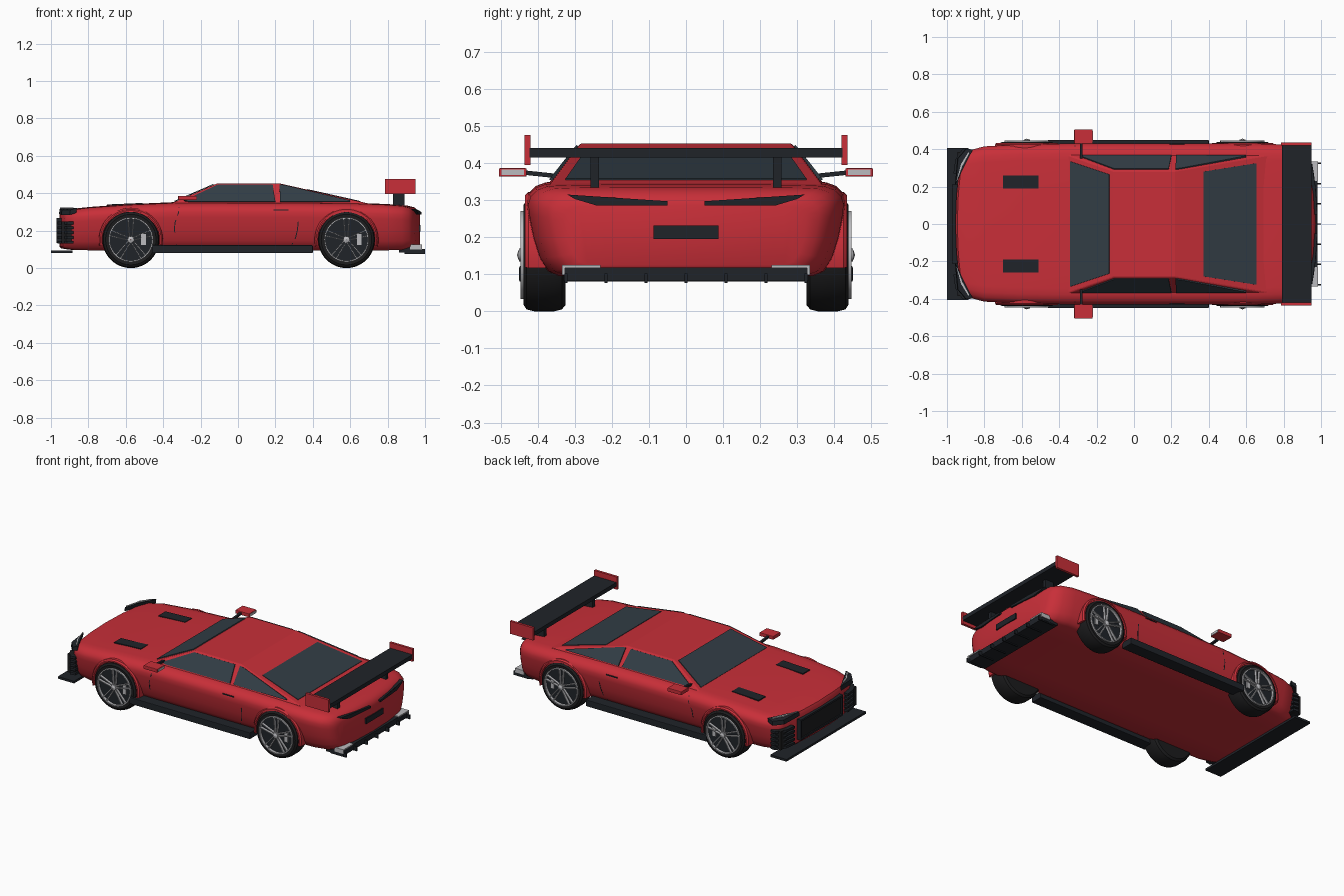
import bpy, bmesh
from math import sin, cos, pi, radians
from mathutils import Vector

if "Cube" in bpy.data.objects:
    bpy.data.objects.remove(bpy.data.objects["Cube"])


def material(name, r, g, b):
    m = bpy.data.materials.new(name)
    m.diffuse_color = (r, g, b, 1)
    m.use_nodes = True
    m.node_tree.nodes["Principled BSDF"].inputs["Base Color"].default_value = m.diffuse_color
    return m


RED = material("red_paint", 0.58, 0.028, 0.04)
BLACK = material("black_trim", 0.014, 0.017, 0.022)
TYRE = material("rubber", 0.012, 0.012, 0.013)
GLASS = material("tinted_glass", 0.032, 0.047, 0.06)
SILVER = material("silver", 0.5, 0.5, 0.52)


def make(name, verts, faces, mat, mirror=False, smooth=None, bevel=0):
    me = bpy.data.meshes.new(name)
    me.from_pydata([tuple(v) for v in verts], [], faces)
    bm = bmesh.new()
    bm.from_mesh(me)
    bmesh.ops.recalc_face_normals(bm, faces=bm.faces)
    bm.to_mesh(me)
    bm.free()
    me.materials.append(mat)
    if smooth:
        me.shade_smooth()
        me.set_sharp_from_angle(angle=radians(smooth))
    ob = bpy.data.objects.new(name, me)
    bpy.context.collection.objects.link(ob)
    if bevel:
        b = ob.modifiers.new("bevel", 'BEVEL')
        b.width, b.segments = bevel, 2
    if mirror:
        m = ob.modifiers.new("mirror", 'MIRROR')
        m.use_axis = (False, True, False)
    return ob


def prism(name, pts, vec, mat, mirror=False, bevel=0):
    n = len(pts)
    a = [Vector(p) for p in pts]
    faces = [tuple(range(n)), tuple(range(n, 2 * n))]
    faces += [(i, (i + 1) % n, n + (i + 1) % n, n + i) for i in range(n)]
    return make(name, a + [p + Vector(vec) for p in a], faces, mat, mirror, None, bevel)


def box(name, x, y, z, mat, mirror=False, bevel=0):
    pts = [(x[0], y[0], z[0]), (x[1], y[0], z[0]), (x[1], y[1], z[0]), (x[0], y[1], z[0])]
    return prism(name, pts, (0, 0, z[1] - z[0]), mat, mirror, bevel)


def lathe(name, prof, cx, cz, mat, a0=0, a1=2 * pi, steps=48):
    # profile of (radius, y) turned about a sideways axle
    full = a1 - a0 > 6.2
    rings = steps if full else steps + 1
    k = len(prof)
    verts = []
    for s in range(rings):
        a = a0 + (a1 - a0) * s / steps
        verts += [(cx + r * cos(a), y, cz + r * sin(a)) for r, y in prof]
    faces = [(s * k + j, s * k + (j + 1) % k, (s + 1) % rings * k + (j + 1) % k, (s + 1) % rings * k + j)
             for s in range(steps) for j in range(k)]
    if not full:
        faces += [tuple(range(k)), tuple(range((rings - 1) * k, rings * k))]
    return make(name, verts, faces, mat, True, 35)


# Body shell: half cross-sections (x, half width, top, bottom) lofted and mirrored
stations = [(-.955, .335, .285, .115), (-.945, .365, .301, .105), (-.90, .395, .315, .098),
            (-.80, .415, .326, .095), (-.6, .425, .341, .095), (-.35, .43, .352, .095),
            (0, .43, .353, .095), (.35, .43, .352, .095), (.65, .43, .348, .095),
            (.8, .425, .342, .095), (.9, .408, .335, .097), (.945, .385, .324, .103),
            (.965, .36, .305, .112), (.972, .33, .285, .125)]
section = [(0, 0), (.45, 0), (.8, 0), (.87, .05), (.925, .2), (.965, .42),
           (.995, .68), (1, .79), (.985, .87), (.945, .94), (.88, .98), (.8, .99), (.45, 1), (0, 1)]
verts, faces, n = [], [], len(section)
for x, w, zt, zb in stations:
    for fy, fz in section:
        y = fy * w
        k = max(0, (abs(x) - .8) / .16) * .04 * (y / .4) ** 2
        verts.append((x - k * (1 if x > 0 else -1), y, zb + fz * (zt - zb)))
for s in range(len(stations) - 1):
    faces += [(s * n + j, s * n + j + 1, (s + 1) * n + j + 1, (s + 1) * n + j) for j in range(n - 1)]
for o in (0, (len(stations) - 1) * n):
    faces += [(o + i, o + i + 1, o + n - 2 - i, o + n - 1 - i) for i in range(n // 2 - 1)]
make("body_shell", verts, faces, RED, True, 40)

# Cabin
B, T = .34, .453
low = [(-.37, -.375, B), (.72, -.37, B), (.72, .37, B), (-.37, .375, B)]
top = [(-.11, -.285, T), (.22, -.285, T), (.22, .285, T), (-.11, .285, T)]
make("cabin", low + top, [(0, 1, 2, 3), (4, 5, 6, 7)] + [(i, (i + 1) % 4, 4 + (i + 1) % 4, 4 + i) for i in range(4)],
     RED, bevel=.006)


def pane(name, pts):
    # side glass laid on the sloping cabin wall
    prism(name, [(x, .375 - (z - B) / (T - B) * .09 - .004, z) for x, z in pts], (0, .008, .004), GLASS, True)


pane("door_window", [(-.29, .357), (-.105, .444), (.185, .444), (.2, .352), (-.26, .352)])
pane("quarter_window", [(.225, .352), (.222, .444), (.25, .44), (.6, .358), (.6, .352)])
prism("windscreen", [(-.34, -.335, .354), (-.34, .335, .354), (-.13, .265, .445), (-.13, -.265, .445)],
      (-.003, 0, .004), GLASS)
prism("rear_window", [(.37, -.28, .418), (.37, .28, .418), (.655, .325, .354), (.655, -.325, .354)],
      (.001, 0, .004), GLASS)

# Wheels and arches
for end, cx in (("front", -.573), ("rear", .58)):
    cz = .152
    lathe(end + "_tyre", [(.05, .325), (.135, .325), (.147, .335), (.152, .355), (.152, .41), (.147, .43),
                          (.135, .438), (.117, .436), (.11, .42), (.05, .42)], cx, cz, TYRE)
    lathe(end + "_rim", [(.112, .425), (.119, .425), (.119, .447), (.112, .447)], cx, cz, SILVER)
    lathe(end + "_wheel_disc", [(.001, .40), (.112, .40), (.112, .43), (.001, .43)], cx, cz, BLACK)
    lathe(end + "_hub", [(.001, .42), (.017, .42), (.017, .45), (.001, .456)], cx, cz, SILVER, steps=20)
    box(end + "_brake_caliper", (cx + .055, cx + .08), (.42, .437), (cz - .03, cz + .03), SILVER, True)
    for i in range(5):
        a = pi / 2 + i * 2 * pi / 5
        for side in (-1, 1):
            r, t = Vector((cos(a), 0, sin(a))), Vector((-sin(a), 0, cos(a)))
            c = Vector((cx, .43, cz))
            pts = [c + r * .012 + t * side * .004, c + r * .114 + t * side * .012,
                   c + r * .114 + t * side * .018, c + r * .012 + t * side * .009]
            prism(end + "_spoke", pts, (0, .015, 0), SILVER, True)
    lathe(end + "_arch", [(.154, .37), (.172, .37), (.170, .425), (.162, .434), (.154, .434)],
          cx, cz, RED, radians(-12), radians(192), 28)

# Lower trim
box("front_splitter", (-1, -.885), (-.405, .405), (.08, .094), BLACK)
box("side_skirt", (-.46, .4), (.37, .45), (.08, .122), BLACK, True, .004)
box("rear_diffuser", (.86, .98), (-.33, .33), (.082, .118), BLACK)
for i in range(7):
    y = (i - 3) * .108
    box("diffuser_fin", (.89, 1), (y - .004, y + .004), (.076, .102), BLACK)
box("exhaust_trim", (.9, .985), (.23, .332), (.117, .125), SILVER, True)
box("exhaust_trim_end", (.92, .985), (.326, .334), (.098, .125), SILVER, True)

# Nose: grille, corner louvres, headlights
box("grille_panel", (-.962, -.92), (-.2, .2), (.14, .26), TYRE)
for z in (.135, .255):
    box("grille_bar", (-.97, -.92), (-.215, .215), (z, z + .012), BLACK)
box("grille_post", (-.97, -.92), (.203, .215), (.135, .267), BLACK, True)
for i in range(5):
    z = .13 + i * .026
    prism("corner_louvre", [(-.965, .27, z), (-.955, .345, z), (-.915, .403, z), (-.88, .398, z), (-.88, .27, z)],
          (0, 0, .015), BLACK, True)
box("louvre_backing", (-.945, -.89), (.28, .385), (.13, .249), TYRE, True)
prism("headlight", [(-.957, .21, .29), (-.945, .35, .284), (-.9, .402, .284), (-.865, .398, .295),
                    (-.885, .36, .295), (-.925, .28, .295)], (.004, 0, .027), BLACK, True)
prism("headlight_strip", [(-.951, .22, .312), (-.925, .32, .312), (-.885, .385, .312), (-.88, .38, .312),
                          (-.918, .31, .312)], (0, 0, .012), SILVER, True)
prism("hood_vent", [(-.7, .19, .333), (-.7, .26, .333), (-.51, .26, .341), (-.51, .19, .341)],
      (0, 0, .007), BLACK, True)

# Tail
lamp = [(.05, .285), (.24, .285), (.3, .303), (.32, .315), (.2, .307), (.05, .297)]
prism("tail_light", [(.982 - .045 * (y / .4) ** 2, y, z) for y, z in lamp], (-.05, 0, 0), BLACK, True)
box("rear_plate", (.95, .977), (-.088, .088), (.195, .231), BLACK)

# Rear wing
box("wing_blade", (.79, .95), (-.422, .422), (.415, .441), BLACK)
box("wing_end_plate", (.785, .95), (.42, .436), (.395, .476), RED, True)
box("wing_strut", (.83, .89), (.235, .258), (.325, .42), BLACK, True)

# Mirrors
box("mirror_shell", (-.32, -.222), (.43, .505), (.363, .386), RED, True, .003)
box("mirror_glass", (-.224, -.219), (.437, .498), (.367, .382), SILVER, True)
prism("mirror_stalk", [(-.29, .34, .358), (-.275, .34, .358), (-.275, .34, .37), (-.29, .34, .37)],
      (0, .095, .01), BLACK, True)


# Door seams and handle
def side_y(z):
    f = (z - .095) / .257
    for (y0, z0), (y1, z1) in zip(section[2:], section[3:]):
        if z0 <= f <= z1:
            return .43 * (y0 + (y1 - y0) * (f - z0) / (z1 - z0))
    return .36


def seam(name, pts):
    for (x0, z0), (x1, z1) in zip(pts, pts[1:]):
        a, b = side_y(z0) - .004, side_y(z1) - .004
        prism(name, [(x0, a, z0), (x0 + .005, a, z0), (x1 + .005, b, z1), (x1, b, z1)], (0, .005, 0), BLACK, True)


seam("front_door_seam", [(-.318, .34), (-.317, .325), (-.32, .298), (-.34, .24), (-.342, .203), (-.33, .125)])
seam("rear_door_seam", [(.32, .25), (.315, .203), (.305, .16), (.285, .125)])
box("door_handle", (.19, .27), (.41, .431), (.307, .313), BLACK, True)
